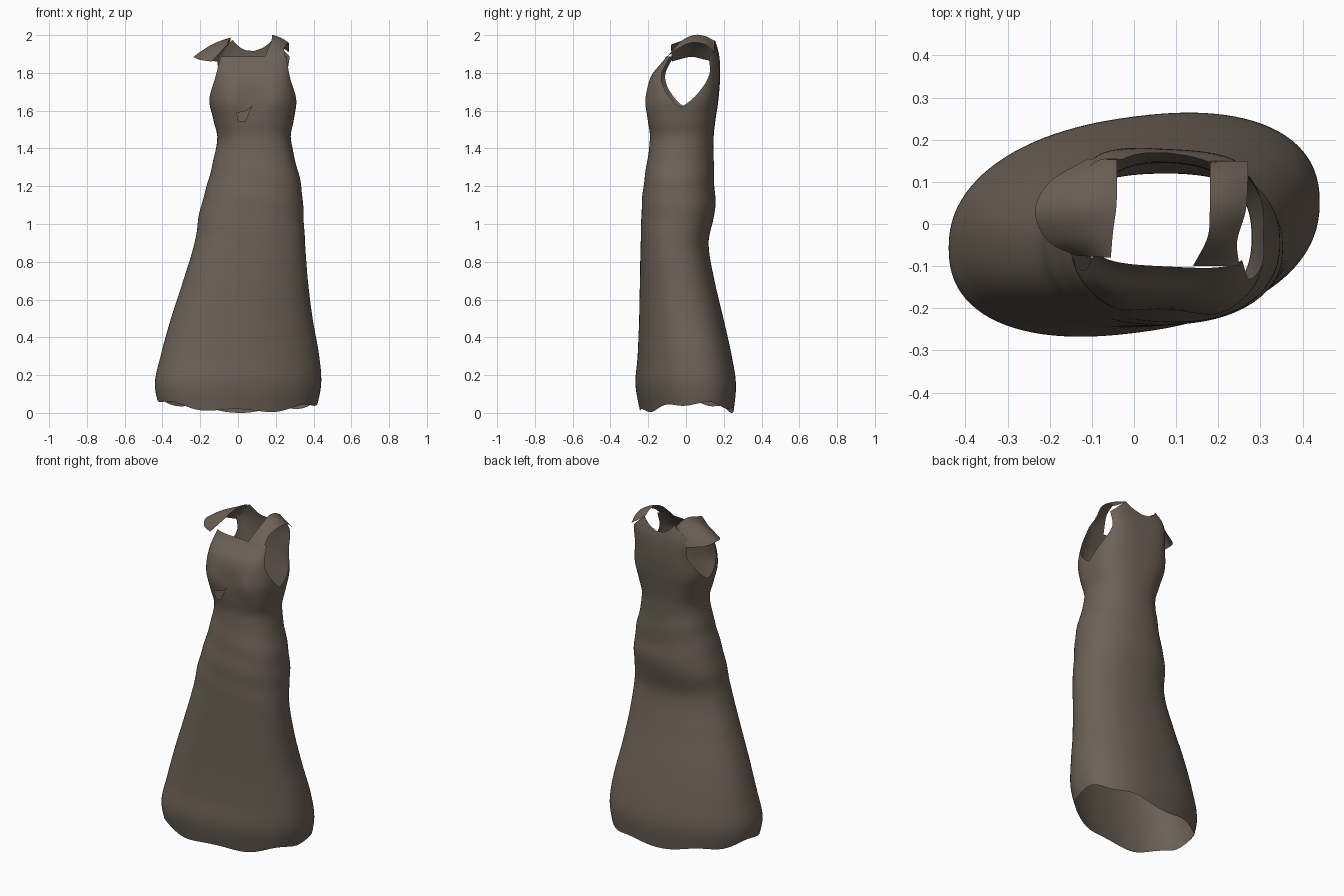
import bpy, bmesh
from math import sin, cos, pi, exp
from mathutils import Vector

cube = bpy.data.objects.get("Cube")
if cube:
    bpy.data.objects.remove(cube)

cloth = bpy.data.materials.new("brown cloth")
cloth.use_nodes = True
COLOUR = (0.15, 0.12, 0.095, 1)
cloth.diffuse_color = COLOUR
cloth.node_tree.nodes["Principled BSDF"].inputs["Base Color"].default_value = COLOUR

COLS = 96       # columns round the garment
CHEST = 1.62    # height of the armhole bottoms

# Garment outline: height, right edge, left edge, front, back
OUTLINE = [
    (0, -.41, .41, -.23, .24),
    (.15, -.44, .44, -.258, .255),
    (.3, -.41, .43, -.25, .236),
    (.5, -.355, .395, -.245, .195),
    (.7, -.29, .37, -.243, .15),
    (.9, -.23, .355, -.24, .12),
    (1.08, -.2, .345, -.235, .155),
    (1.2, -.165, .335, -.225, .15),
    (1.45, -.11, .28, -.19, .145),
    (1.55, -.13, .295, -.2, .155),
    (1.66, -.153, .31, -.2, .17),
    (1.78, -.135, .29, -.183, .178),
    (1.89, -.12, .285, -.1, .173),
    (1.98, -.1, .28, -.08, .15),
]
# How far each armhole edge is drawn back from the side seam, by height
FRONT_CUT = [(CHEST, 0), (1.71, .32), (1.8, .55), (1.89, .75)]
BACK_CUT = [(CHEST, 0), (1.7, .35), (1.8, .65), (1.88, .5), (2, .4)]


def clamp(a, low=0.0, high=1.0):
    return max(low, min(high, a))


def sample(keys, t):
    """Smooth interpolation through rows that start with their parameter."""
    t = clamp(t, keys[0][0], keys[-1][0])
    last = len(keys) - 1
    i = next((j for j in range(last) if t <= keys[j + 1][0]), last - 1)

    def slope(j, c):
        a, b = keys[max(j - 1, 0)], keys[min(j + 1, last)]
        return (b[c] - a[c]) / (b[0] - a[0])

    h = keys[i + 1][0] - keys[i][0]
    s = (t - keys[i][0]) / h
    blend = s * s * (3 - 2 * s)
    return [keys[i][c] * (1 - blend) + keys[i + 1][c] * blend
            + h * s * (1 - s) * ((1 - s) * slope(i, c) - s * slope(i + 1, c))
            for c in range(1, len(keys[0]))]


def power(a, e):
    return abs(a) ** e * (1 if a > 0 else -1)


def surface(angle, z):
    """Point on the garment at an angle from the left side and a height."""
    left, right, front, back = sample(OUTLINE, z)
    e = .88 - .38 * clamp((z - 1.4) / .49)
    fold = 1 + .008 * sin(40 * z + 2 * cos(angle)) * exp(-((z - 1.2) / .25) ** 2)
    dx = (right - left) / 2 * power(cos(angle), e) * fold
    x = (left + right) / 2 + dx
    y = (front + back) / 2 + (back - front) / 2 * power(sin(angle), e) * fold
    y += max(.15 - .15 * z, -.05) * dx
    if sin(angle) < 0:  # bust
        bust = sum(exp(-((x - c) / .07) ** 2) for c in (-.05, .2))
        y += .018 * bust * exp(-((z - 1.65) / .08) ** 2) * sin(angle)
    return Vector((x, y, z))


def hem(angle):
    return .035 + .025 * cos(2 * angle) - .01 * cos(angle) + .01 * sin(7 * angle)


def add_grid(bm, point, nu, nv):
    rows = [[bm.verts.new(point(i / nu, j / nv)) for i in range(nu + 1)]
            for j in range(nv + 1)]
    for low, high in zip(rows, rows[1:]):
        for i in range(nu):
            bm.faces.new((low[i], low[i + 1], high[i + 1], high[i]))


def finish(bm, name):
    bmesh.ops.remove_doubles(bm, verts=bm.verts[:], dist=1e-5)
    mesh = bpy.data.meshes.new(name)
    bm.to_mesh(mesh)
    bm.free()
    mesh.materials.append(cloth)
    obj = bpy.data.objects.new(name, mesh)
    bpy.context.collection.objects.link(obj)
    bpy.ops.object.select_all(action="DESELECT")
    obj.select_set(True)
    bpy.context.view_layer.objects.active = obj
    bpy.ops.object.shade_smooth_by_angle(angle=pi / 3)
    return obj


# Skirt and lower bodice: one tube with a wavy hem
def skirt(u, v):
    a = 2 * pi * u
    return surface(a, hem(a) + (CHEST - hem(a)) * v)


# Upper front panel: straight neckline, curved armhole edges
def front_panel(u, v):
    z = CHEST + (1.888 - CHEST) * v
    cut = sample(FRONT_CUT, z)[0]
    return surface(pi + cut + (pi - 2 * cut) * u, z)


# Upper back panel: scooped neckline rising to the shoulders
def back_panel(u, v):
    x = surface(.45 + (pi - .9) * u, 1.9).x
    d = abs(x - .07) / .11
    top = 1.915 + .06 * min(d * d, 1) - .1 * clamp(d - 1)
    z = CHEST + (top - CHEST) * v
    cut = sample(BACK_CUT, z)[0]
    return surface(cut + (pi - 2 * cut) * u, z)


bm = bmesh.new()
add_grid(bm, skirt, COLS, 80)
add_grid(bm, front_panel, COLS // 2, 20)
add_grid(bm, back_panel, COLS // 2, 24)
finish(bm, "dress_body")


# Shoulder pieces: cloth stretched between an inner and an outer edge
def shoulder(name, inner, outer, bulge):
    edges = [[(i, *p) for i, p in enumerate(edge)] for edge in (inner, outer)]

    def point(u, v):
        a, b = (Vector(sample(e, u * (len(inner) - 1))) for e in edges)
        return a.lerp(b, v) + Vector((0, 0, bulge * sin(pi * v) * sin(pi * u)))

    bm = bmesh.new()
    add_grid(bm, point, 24, 8)
    finish(bm, name)


shoulder("left_strap",
         [(.14, -.1, 1.885), (.175, -.03, 1.965), (.18, .04, 2), (.18, .1, 1.995), (.18, .15, 1.97)],
         [(.25, -.1, 1.885), (.245, -.04, 1.93), (.265, .03, 1.96), (.27, .1, 1.95), (.27, .15, 1.91)],
         .006)
shoulder("right_cap_sleeve",
         [(-.04, .153, 1.97), (-.04, .1, 1.985), (-.042, .04, 1.985), (-.05, -.02, 1.97), (-.055, -.08, 1.95)],
         [(-.11, .155, 1.86), (-.2, .1, 1.87), (-.235, .03, 1.885), (-.205, -.04, 1.87), (-.14, -.075, 1.86)],
         .015)

# Small loose tuck below the bust
bm = bmesh.new()
tuck = [(0, 1.54), (.04, 1.54), (.06, 1.59), (.08, 1.63), (.04, 1.6), (-.01, 1.59)]
bm.faces.new([bm.verts.new((x, -.222, z)) for x, z in tuck])
finish(bm, "front_tuck")
